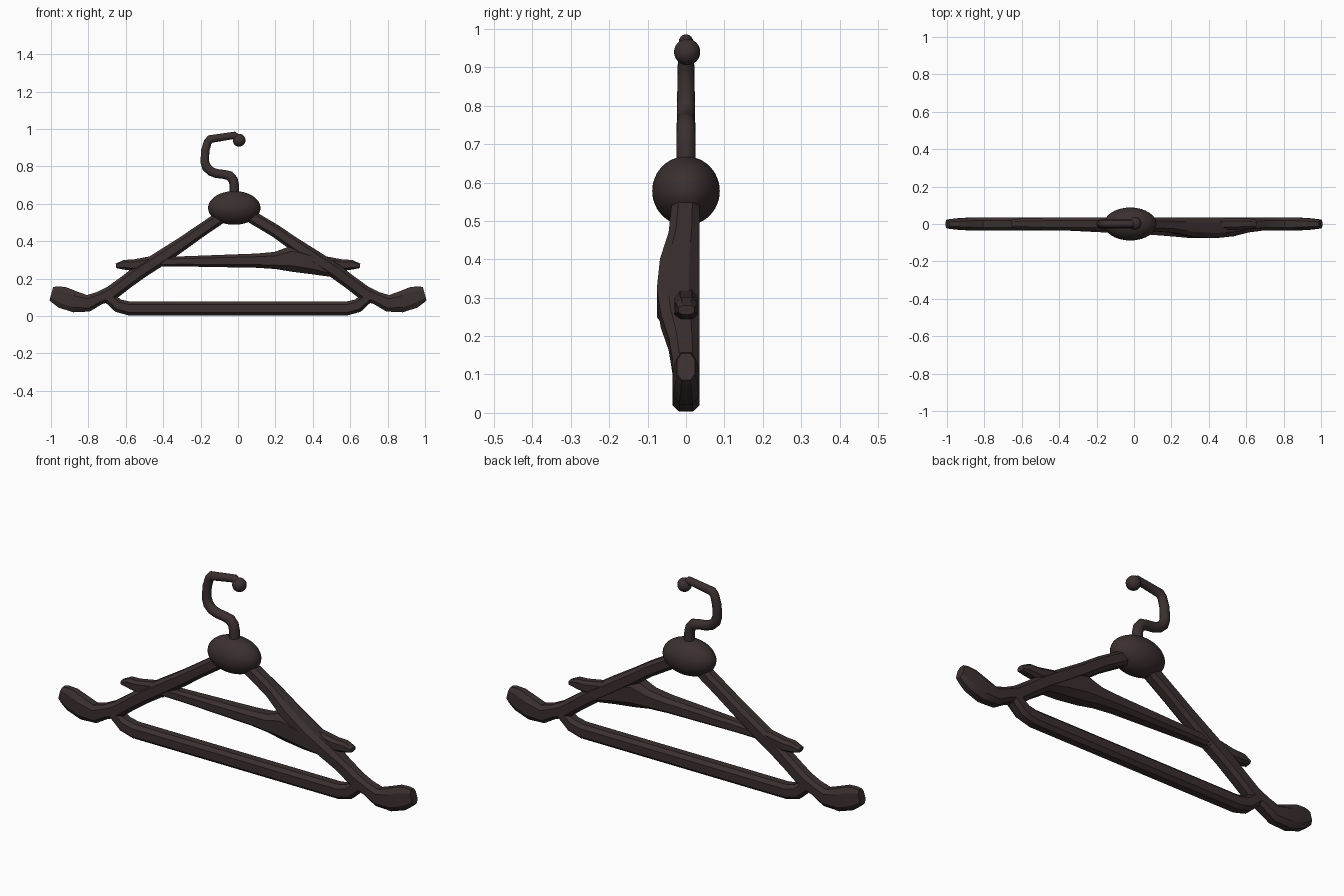
import bpy, bmesh, math
from mathutils import Vector

if "Cube" in bpy.data.objects:
    bpy.data.objects.remove(bpy.data.objects["Cube"])

brown = bpy.data.materials.new("dark brown plastic")
brown.diffuse_color = (0.044, 0.029, 0.029, 1)
brown.use_nodes = True
brown.node_tree.nodes["Principled BSDF"].inputs["Base Color"].default_value = brown.diffuse_color

# chamfered-box section for the moulded bars, round section for the hook
BOX = [(1, .5), (.55, 1), (-.55, 1), (-1, .5), (-1, -.5), (-.55, -1), (.55, -1), (1, -.5)]
ROUND = [(math.cos(i * math.pi / 8), math.sin(i * math.pi / 8)) for i in range(16)]


def finish(ob, angle):
    ob.data.materials.append(brown)
    bpy.ops.object.select_all(action='DESELECT')
    ob.select_set(True)
    bpy.context.view_layer.objects.active = ob
    bpy.ops.object.shade_smooth_by_angle(angle=math.radians(angle))


def tube(name, path, section=BOX, flip=1, angle=30):
    """Sweep a section along (x, z, half width, front y, back y) in the XZ plane."""
    bm = bmesh.new()
    rings = []
    pts = [Vector((flip * p[0], p[1])) for p in path]
    for i, p in enumerate(path):
        a = (pts[i] - pts[i - 1]).normalized() if i else Vector((0, 0))
        b = (pts[i + 1] - pts[i]).normalized() if i + 1 < len(pts) else Vector((0, 0))
        t = (a + b).normalized()
        n = Vector((-t.y, t.x))
        if a.length and b.length:
            n *= min(1.3, 1 / max(.3, t.dot(a)))
        cy, hy = (p[3] + p[4]) / 2, (p[4] - p[3]) / 2
        rings.append([bm.verts.new((pts[i].x + n.x * u * p[2], cy + v * hy,
                                    pts[i].y + n.y * u * p[2])) for u, v in section])
    k = len(section)
    for r, s in zip(rings, rings[1:]):
        for j in range(k):
            bm.faces.new((r[j], r[(j + 1) % k], s[(j + 1) % k], s[j]))
    bm.faces.new(rings[0])
    bm.faces.new(rings[-1])
    bmesh.ops.recalc_face_normals(bm, faces=bm.faces)
    me = bpy.data.meshes.new(name)
    bm.to_mesh(me)
    bm.free()
    ob = bpy.data.objects.new(name, me)
    bpy.context.collection.objects.link(ob)
    finish(ob, angle)


def ball(name, loc, scale):
    bpy.ops.mesh.primitive_uv_sphere_add(segments=40, ring_count=24, radius=1, location=loc)
    ob = bpy.context.object
    ob.name = name
    ob.scale = scale
    bpy.ops.object.transform_apply(location=False, rotation=False, scale=True)
    finish(ob, 40)


# hub
ball("hub", (-.02, 0, .578), (.14, .088, .09))

# sloping arms with flared shoulder ends; the right one swells forward at the joint
D = .035
for side, flip, x0, bulge in (("left", -1, .06, 0), ("right", 1, .04, .041)):
    arm = [(x0, .55, .034), (.2, .455, .034, .25), (.3, .385, .036, .8), (.42, .305, .04, 1),
           (.52, .24, .04, .75), (.60, .18, .038, .25), (.68, .12, .04), (.74, .096, .035),
           (.80, .068, .043), (.87, .075, .056), (.94, .1, .058), (.98, .115, .046), (.998, .12, .036)]
    path = []
    for p in arm:
        f = p[3] if len(p) > 3 else 0
        d = D if p[0] < .9 else D - (p[0] - .9) * .12
        path.append((p[0], p[1], p[2], -d - bulge * f, d))
    tube(side + "_arm", path, flip=flip)

    # notch tip outside the arm
    tube(side + "_strap_notch", [(.42, .292, .036, -.03, .03), (.56, .272, .03, -.03, .03),
                                 (.61, .274, .026, -.027, .03), (.652, .268, .012, -.02, .022)], flip=flip)

# bottom trouser bar with turned-up ends
low = [(.70, .105, .03, -D, D), (.64, .055, .035, -D, D), (.58, .04, .037, -D, D)]
tube("trouser_bar", [(-p[0],) + p[1:] for p in low] + low[::-1])

# middle bar widening into the right-hand gusset
tube("middle_bar", [(-.46, .289, .025, -.03, .028), (-.3, .292, .027, -.038, .028),
                    (.1, .296, .038, -.058, .03), (.2, .297, .046, -.066, .03),
                    (.29, .308, .07, -.074, .032), (.42, .28, .06, -.075, .033),
                    (.53, .238, .034, -.055, .033)])

# hook and its end ball
hook = [(-.02, .63, .025), (-.02, .70, .025), (-.026, .728, .025), (-.045, .75, .025),
        (-.075, .757, .024), (-.115, .762, .024), (-.145, .773, .024), (-.168, .795, .024),
        (-.178, .825, .023), (-.175, .885, .022), (-.162, .93, .021), (-.148, .946, .021),
        (-.085, .956, .02), (-.02, .966, .019), (.005, .945, .019)]
tube("hook", [p + (-p[2], p[2]) for p in hook], section=ROUND, angle=45)
ball("hook_tip", (.006, .003, .94), (.034, .034, .034))
